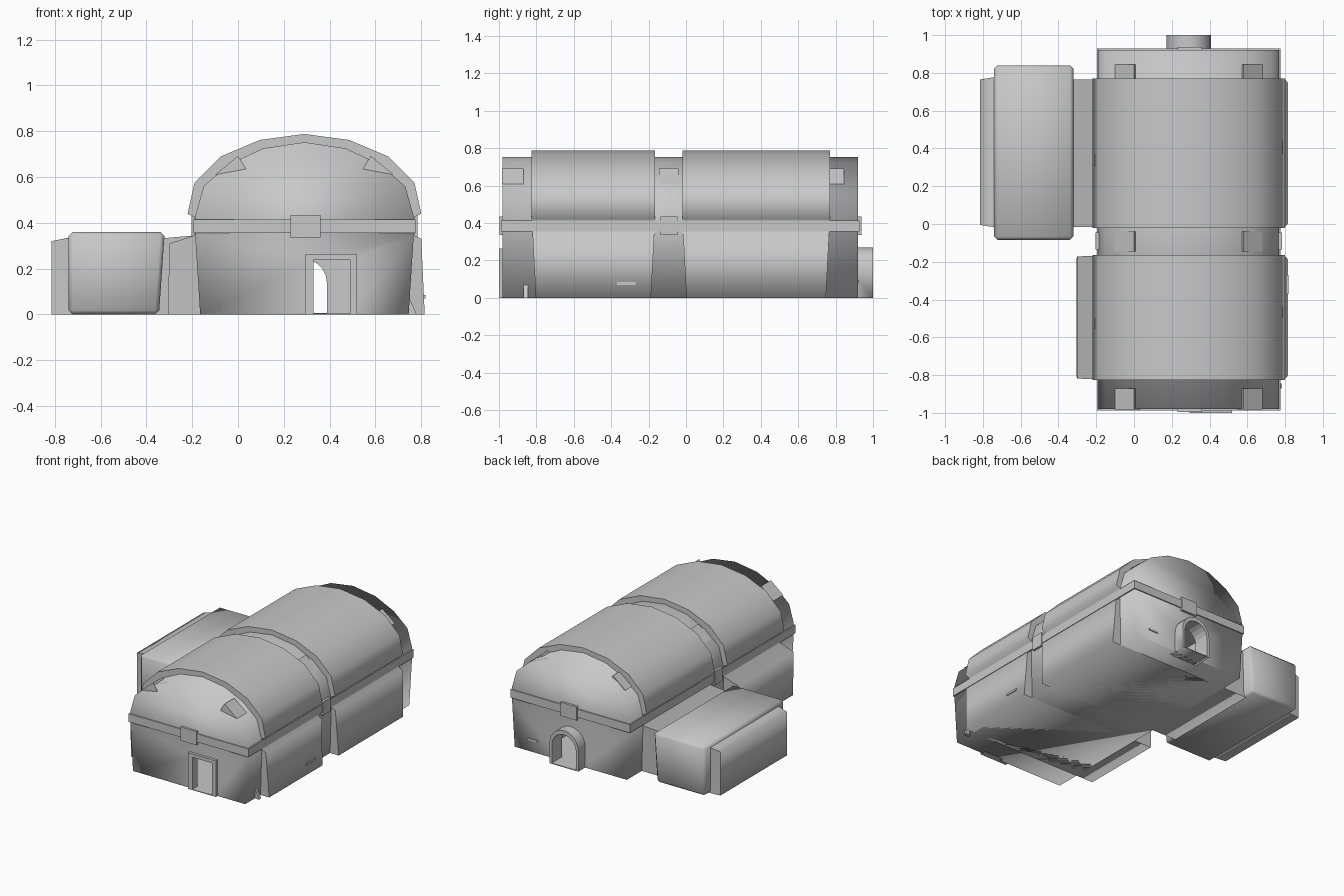
import bpy, bmesh, math

if "Cube" in bpy.data.objects:
    bpy.data.objects.remove(bpy.data.objects["Cube"], do_unlink=True)

grey = bpy.data.materials.new("plaster_grey")
grey.use_nodes = True
COLOUR = (0.58, 0.58, 0.58, 1)
grey.diffuse_color = COLOUR
grey.node_tree.nodes["Principled BSDF"].inputs["Base Color"].default_value = COLOUR
MID = 0.29  # centre line of the main hall


def prism(name, profile, y0, y1, smooth=False, sharp_ends=True, taper=0.0):
    """Extrude an x-z profile along y; the base may draw in at both ends."""
    bm = bmesh.new()
    rings = []
    for y, sign in ((y0, 1), (y1, -1)):
        rings.append([bm.verts.new((x, y + sign * taper * max(0, 1 - z / 0.43), z))
                      for x, z in profile])
    n = len(profile)
    for i in range(n):
        j = (i + 1) % n
        bm.faces.new((rings[0][i], rings[0][j], rings[1][j], rings[1][i]))
    # end caps are built as rungs between the two sides of the profile
    for ring in rings:
        lo, hi = 0, n - 1
        while hi - lo >= 2:
            if hi - lo == 2:
                corners = [ring[lo], ring[lo + 1], ring[hi]]
            else:
                corners = [ring[lo], ring[lo + 1], ring[hi - 1], ring[hi]]
            bm.faces.new(corners)
            lo, hi = lo + 1, hi - 1
    bmesh.ops.recalc_face_normals(bm, faces=bm.faces)
    for f in bm.faces:
        f.smooth = smooth
    if sharp_ends:
        for ring in rings:
            for i in range(n):
                bm.edges.get((ring[i], ring[(i + 1) % n])).smooth = False
    mesh = bpy.data.meshes.new(name)
    bm.to_mesh(mesh)
    bm.free()
    mesh.materials.append(grey)
    obj = bpy.data.objects.new(name, mesh)
    bpy.context.collection.objects.link(obj)
    return obj


def box(name, x0, x1, y0, y1, z0, z1):
    return prism(name, [(x0, z0), (x0, z1), (x1, z1), (x1, z0)], y0, y1)


def apply(obj, kind, **settings):
    mod = obj.modifiers.new(kind, kind)
    for key, value in settings.items():
        setattr(mod, key, value)
    bpy.context.view_layer.objects.active = obj
    bpy.ops.object.modifier_apply(modifier=mod.name)


def cut(obj, *cutters):
    for c in cutters:
        apply(obj, "BOOLEAN", operation="DIFFERENCE", object=c, solver="EXACT")


def arch(half, spring, rise, base=0.0):
    pts = [(MID + half * math.cos(a), spring + rise * math.sin(a))
           for a in (math.pi * (1 - i / 10) for i in range(11))]
    return [(MID - half, base)] + pts + [(MID + half, base)]


def mirrored(points):
    """Left half from base to crown, completed on the right."""
    return points + [(2 * MID - x, z) for x, z in reversed(points[:-1])]


# Openings and inner room
door_cut = box("door_cutter", 0.33, 0.49, -1.1, -0.9, 0.005, 0.24)
room_cut = box("room_cutter", 0.02, 0.56, -0.94, 0.88, 0.004, 0.32)
arch_cut = prism("arch_cutter", arch(0.098, 0.14, 0.10, 0.006), 0.84, 1.1)
cutters = (door_cut, room_cut, arch_cut)
for c in cutters:
    c.hide_render = True

# Vaulted main hall
hall = prism("main_hall", mirrored([
    (-0.165, 0), (-0.187, 0.345), (-0.187, 0.43), (-0.15, 0.56),
    (-0.04, 0.655), (0.11, 0.725), (MID, 0.752)]),
    -0.98, 0.92, smooth=True, sharp_ends=False)
cut(hall, *cutters)

# Two outer roof shells with a side groove, each with its own left foot
vault = mirrored([(-0.19, 0.345), (-0.19, 0.425), (-0.22, 0.44), (-0.19, 0.575),
                  (-0.075, 0.69), (0.095, 0.762), (MID, 0.788)])
right_foot = [(0.80, 0.33), (0.815, 0)]
for name, left_foot, y0, y1 in (
        ("front_shell", [(-0.305, 0), (-0.30, 0.31)], -0.825, -0.165),
        ("rear_shell", [(-0.37, 0), (-0.36, 0.33)], -0.02, 0.77)):
    shell = prism(name, left_foot + vault + right_foot, y0, y1,
                  smooth=True, taper=0.022)
    cut(shell, room_cut)

# Low side annex with bevelled edges and an outer slab
annex = prism("side_annex", [(-0.74, 0), (-0.74, 0.36), (-0.32, 0.36), (-0.345, 0)],
              -0.085, 0.84, smooth=True, sharp_ends=False)
apply(annex, "BEVEL", width=0.018, segments=1)
slab = prism("annex_outer_slab", [(-0.815, 0), (-0.815, 0.32), (-0.74, 0.335),
                                  (-0.70, 0.335), (-0.70, 0)],
             -0.005, 0.765, smooth=True)
for v in slab.data.vertices:
    if v.co.x > -0.8:
        v.co.y += 0.012 if v.co.y > 0.4 else -0.012

# Front door frame
frame = box("front_door_frame", 0.295, 0.52, -1.0, -0.95, 0, 0.265)
cut(frame, door_cut)

# Rear arched tunnel
tunnel = prism("rear_tunnel", arch(0.117, 0.15, 0.12), 0.86, 1.0, smooth=True)
cut(tunnel, arch_cut, room_cut)

# Thin belt round the hall
for name, x0, x1, y0, y1 in (
        ("front_belt", -0.195, 0.775, -0.988, -0.975),
        ("rear_belt", -0.195, 0.775, 0.915, 0.928),
        ("right_belt", -0.195, -0.182, -0.988, 0.928),
        ("left_belt", 0.762, 0.775, -0.988, 0.928)):
    box(name, x0, x1, y0, y1, 0.355, 0.415)

# Square belt clips
for name, x0, x1, y0, y1 in (
        ("front_clip", 0.23, 0.36, -0.996, -0.97),
        ("rear_clip", 0.23, 0.36, 0.91, 0.937),
        ("right_clip", -0.203, -0.18, -0.135, -0.045),
        ("left_clip", 0.76, 0.783, -0.135, -0.045)):
    box(name, x0, x1, y0, y1, 0.335, 0.435)

# Roof vents in mirrored pairs
vent = [(-0.10, 0.61), (0.0, 0.692), (0.035, 0.635)]
for y0, y1 in ((-0.983, -0.87), (-0.145, -0.04), (0.765, 0.845)):
    prism("right_roof_vent", vent, y0, y1)
    prism("left_roof_vent", [(2 * MID - x, z) for x, z in vent], y0, y1)

# Small wall slots and a foot wedge
box("left_wall_slot", 0.80, 0.818, -0.37, -0.27, 0.07, 0.085)
box("rear_wall_slot", 0.56, 0.64, 0.915, 0.926, 0.08, 0.095)
prism("foot_wedge", [(0.735, 0), (0.745, 0.08), (0.78, 0)], -0.87, -0.845)

# Remove the helpers
for c in cutters:
    bpy.data.objects.remove(c, do_unlink=True)
